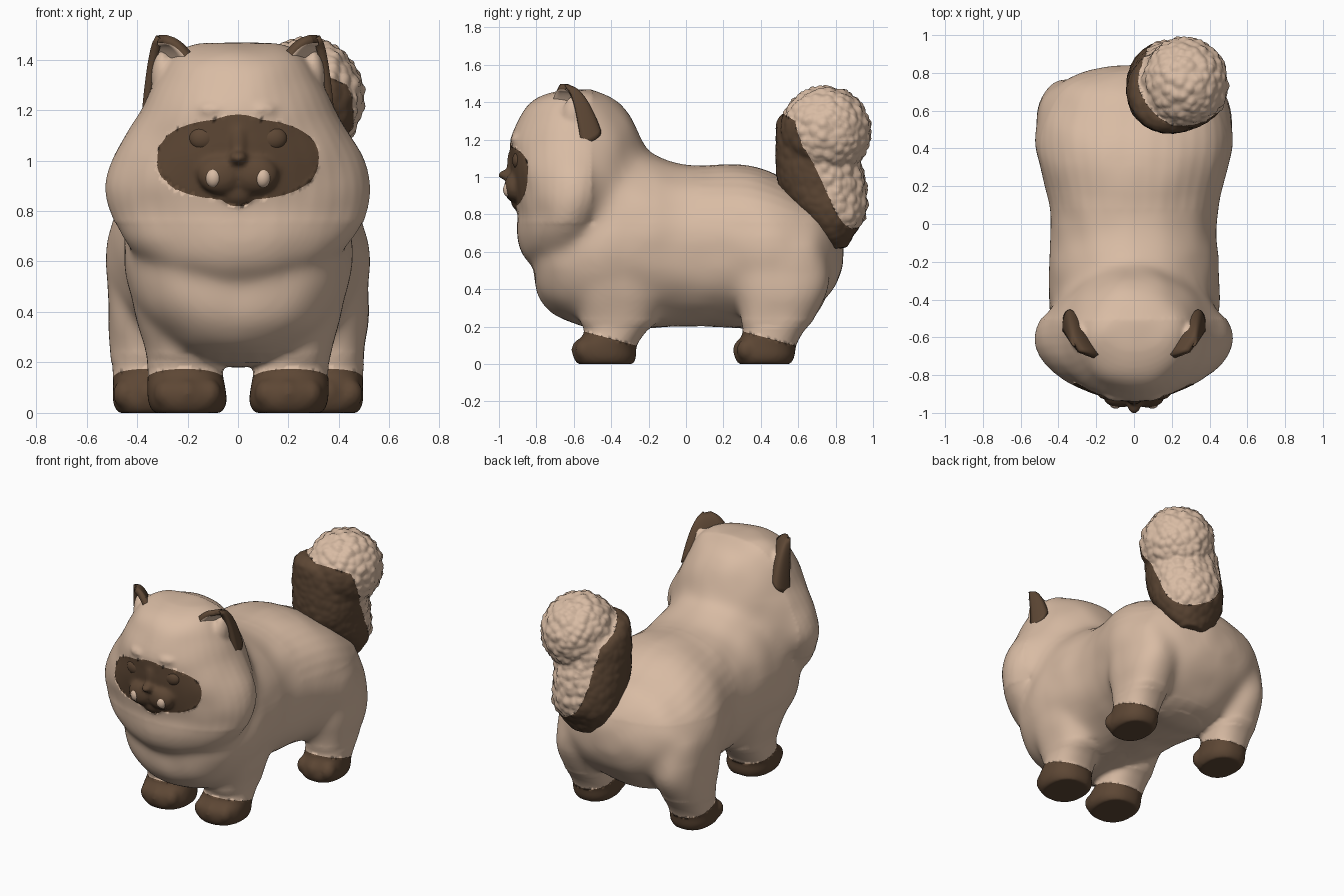
import bpy, bmesh, math
from mathutils import Vector, Matrix, noise

if "Cube" in bpy.data.objects:
    bpy.data.objects.remove(bpy.data.objects["Cube"])


def material(name, rgb):
    m = bpy.data.materials.new(name)
    m.diffuse_color = (*rgb, 1)
    m.use_nodes = True
    m.node_tree.nodes["Principled BSDF"].inputs["Base Color"].default_value = m.diffuse_color
    return m


BEIGE = material("beige fur", (0.69, 0.50, 0.37))
BROWN = material("dark brown fur", (0.11, 0.063, 0.035))


def spline(rows, steps=5):
    """Catmull-Rom interpolation through rows of numbers."""
    out = []
    for i in range(len(rows) - 1):
        a, b, c, d = rows[max(i - 1, 0)], rows[i], rows[i + 1], rows[min(i + 2, len(rows) - 1)]
        for s in range(steps):
            t = s / steps
            out.append([0.5 * (2 * q + (r - p) * t + (2 * p - 5 * q + 4 * r - u) * t * t
                               + (3 * q - p - 3 * r + u) * t ** 3) for p, q, r, u in zip(a, b, c, d)])
    return out + [list(rows[-1])]


def loft(bm, rows, axis="z", n=2.3, sides=40):
    """Rows are (level, centre a, centre b, radius a, radius b) of superellipses."""
    rings = []
    for lv, ca, cb, ra, rb in spline(rows):
        ring = []
        for k in range(sides):
            w = 2 * math.pi * k / sides
            c, s = math.cos(w), math.sin(w)
            a = ca + ra * math.copysign(abs(c) ** (2 / n), c)
            b = cb + rb * math.copysign(abs(s) ** (2 / n), s)
            ring.append(bm.verts.new((a, b, lv) if axis == "z" else (a, lv, b)))
        rings.append(ring)
    faces = [bm.faces.new(rings[0]), bm.faces.new(rings[-1][::-1])]
    for r, q in zip(rings, rings[1:]):
        for k in range(sides):
            j = (k + 1) % sides
            faces.append(bm.faces.new((r[k], q[k], q[j], r[j])))
    bmesh.ops.recalc_face_normals(bm, faces=faces)


def ball(bm, centre, radii):
    m = Matrix.Translation(centre) @ Matrix.Diagonal((*radii, 1))
    bmesh.ops.create_uvsphere(bm, u_segments=24, v_segments=16, radius=1, matrix=m)


def add_object(name, bm, mats):
    me = bpy.data.meshes.new(name)
    bm.to_mesh(me)
    bm.free()
    for m in mats:
        me.materials.append(m)
    me.polygons.foreach_set("use_smooth", [True] * len(me.polygons))
    ob = bpy.data.objects.new(name, me)
    bpy.context.collection.objects.link(ob)
    return ob


def fuse(name, bm, voxel, smooth, dark, bump, blends=()):
    """Weld overlapping shapes, blend regions, colour faces where dark(p) < 0, push by bump(p)."""
    ob = add_object(name, bm, [])
    mod = ob.modifiers.new("weld", "REMESH")
    mod.mode, mod.voxel_size = "VOXEL", voxel
    mod = ob.modifiers.new("soften", "SMOOTH")
    mod.factor, mod.iterations = 0.5, smooth
    me = bpy.data.meshes.new_from_object(ob.evaluated_get(bpy.context.evaluated_depsgraph_get()))
    ob.modifiers.clear()
    ob.data = me
    me.materials.clear()
    me.materials.append(BEIGE)
    me.materials.append(BROWN)
    b = bmesh.new()
    b.from_mesh(me)
    for region, count in blends:
        verts = [v for v in b.verts if region(v.co)]
        for _ in range(count):
            bmesh.ops.smooth_vert(b, verts=verts, factor=0.5, use_axis_x=True, use_axis_y=True, use_axis_z=True)
    b.normal_update()
    # slide vertices onto the colour border and cut along it for a clean edge
    e, border = 0.001, []
    for v in b.verts:
        f0 = dark(v.co)
        if abs(f0) > 0.06:
            continue
        g = Vector([(dark(v.co + Vector(d) * e) - f0) / e for d in ((1, 0, 0), (0, 1, 0), (0, 0, 1))])
        g -= v.normal * g.dot(v.normal)
        if 0.2 < g.length < 5 and abs(f0) < 0.6 * voxel * g.length:
            v.co -= g * (f0 / g.length_squared)
            border.append(v)
    bmesh.ops.connect_verts(b, verts=border)
    for f in b.faces:
        f.material_index = 1 if dark(f.calc_center_median()) < 0 else 0
        f.smooth = True
    b.normal_update()
    for v, d in [(v, v.normal * bump(v.co)) for v in b.verts]:
        v.co += d
        v.co.z = max(v.co.z, 0)
    b.to_mesh(me)
    b.free()
    return ob


# Torso, legs and paws
bm = bmesh.new()
torso = [(-.81, .10, .42, .60), (-.78, .25, .34, .75), (-.70, .36, .26, .90), (-.55, .43, .20, 1.0),
         (-.40, .455, .18, 1.1), (-.20, .45, .19, 1.13), (-.07, .44, .20, 1.075), (.10, .45, .20, 1.065),
         (.30, .50, .19, 1.065), (.45, .525, .18, 1.025), (.60, .495, .22, .95), (.72, .42, .32, .88),
         (.80, .28, .42, .78), (.84, .10, .52, .68)]
loft(bm, [(y, 0, (lo + hi) / 2, w, (hi - lo) / 2) for y, w, lo, hi in torso], "y", 2.1)
front_leg = [(0, .20, -.43, .135, .15), (.04, .20, -.435, .155, .168), (.10, .205, -.43, .155, .168),
             (.17, .21, -.38, .148, .165), (.25, .215, -.36, .155, .215), (.45, .24, -.37, .18, .26),
             (.65, .22, -.38, .18, .24)]
back_leg = [(0, .36, .42, .115, .14), (.04, .36, .42, .135, .16), (.10, .36, .43, .135, .16),
            (.17, .36, .465, .137, .162), (.25, .36, .49, .145, .20), (.42, .355, .51, .165, .26),
            (.65, .33, .50, .18, .24)]
for side in (1, -1):
    for leg in (front_leg, back_leg):
        loft(bm, [(z, side * x, y, a, b) for z, x, y, a, b in leg])
        _, x, y, _, r = leg[1]
        for toe in (-.085, 0, .085):
            ball(bm, (side * x + toe, y - r + .045 + abs(toe) * .25, .075), (.05, .055, .06))

# Head with ruff and muzzle
head = [(.50, .10, -.80, -.55), (.53, .22, -.83, -.48), (.60, .37, -.88, -.42), (.70, .465, -.905, -.38),
        (.80, .51, -.90, -.34), (.90, .525, -.915, -.30), (1.0, .50, -.93, -.26), (1.1, .445, -.94, -.23),
        (1.2, .385, -.94, -.23), (1.3, .335, -.90, -.27), (1.38, .29, -.85, -.33), (1.43, .24, -.78, -.39),
        (1.462, .16, -.68, -.48), (1.468, .04, -.60, -.54)]
loft(bm, [(z, 0, (f + b) / 2, w, (b - f) / 2) for z, w, f, b in head], "z", 1.95)
ball(bm, (0, -.955, 1.01), (.036, .05, .028))       # nose
ball(bm, (0, -.925, 1.08), (.035, .032, .08))       # bridge
ball(bm, (0, -.885, .875), (.075, .05, .055))       # chin
for side in (1, -1):
    ball(bm, (side * .07, -.92, .945), (.09, .052, .075))   # whisker pads
    ball(bm, (side * .09, -.88, 1.20), (.08, .06, .04))     # brows
    ball(bm, (side * .30, -.59, 1.34), (.045, .07, .10))    # ear fluff


def markings(p):
    """Below zero on the paws and on the face mask."""
    if p.z < .4:
        y0 = -.55 if p.y < 0 else .30
        return max(p.z - (.175 - .27 * (p.y - y0)), p.z - .183)
    oval = ((abs(p.x) / .32) ** 2.4 + (abs(p.z - 1.005) / .16) ** 2.4) ** (1 / 2.4) - 1
    peak = math.hypot(p.x / 1.5, p.z - 1.08) - .102
    chin = math.hypot(p.x, p.z - .905) - .085
    return max(min(oval * .2, peak, chin), p.y + .7)


def soft_lumps(p):
    return 0.007 * noise.noise(p * 6) if p.z > 0.2 else 0


fuse("body_and_head", bm, .0125, 6, markings, soft_lumps,
     [(lambda p: -.5 < p.y < .08 and p.z > .72, 150), (lambda p: .24 < p.z < .75, 35)])

# Eyes and fangs
for side, label in ((1, "left"), (-1, "right")):
    bm = bmesh.new()
    ball(bm, (side * .14, -.893, 1.088), (.055, .036, .048))
    add_object(label + "_eye", bm, [BROWN])
    bm = bmesh.new()
    ball(bm, (side * .097, -.948, .932), (.032, .03, .039))
    add_object(label + "_fang", bm, [BEIGE])

# Ears: curved shells, brown outside and beige inside
for side, label in ((1, "left"), (-1, "right")):
    inner, back, outer = Vector((.15, -.70, 1.37)), Vector((.32, -.46, 1.26)), Vector((.383, -.56, 1.17))
    tip, ctrl = Vector((.313, -.665, 1.50)), 2 * back - (inner + outer) / 2
    bm = bmesh.new()
    grid = []
    for j in range(13):
        t = .985 * j / 12
        w = (1 - t) ** .42
        row = []
        for i in range(17):
            u = i / 16
            base = inner * (1 - u) ** 2 + ctrl * 2 * u * (1 - u) + outer * u * u
            p = tip.lerp(base, w)
            p.z = base.z + (tip.z - base.z) * t
            row.append(bm.verts.new((side * p.x, p.y, p.z)))
        grid.append(row)
    for r, q in zip(grid, grid[1:]):
        for i in range(16):
            bm.faces.new((r[i], r[i + 1], q[i + 1], q[i]))
    bm.normal_update()
    if sum(f.normal.y for f in bm.faces) < 0:
        bmesh.ops.reverse_faces(bm, faces=bm.faces[:])
    ear = add_object(label + "_ear", bm, [BROWN, BEIGE])
    mod = ear.modifiers.new("thickness", "SOLIDIFY")
    mod.thickness, mod.offset, mod.material_offset = .035, -1, 1

# Tail: brown plume in front, beige tufted back and round tip
bm = bmesh.new()
loft(bm, [(.62, .20, .80, .08, .06), (.69, .20, .79, .16, .11), (.80, .195, .775, .215, .19),
          (.95, .19, .73, .23, .235), (1.1, .195, .705, .235, .225), (1.22, .195, .69, .225, .21),
          (1.31, .18, .63, .17, .14), (1.35, .18, .60, .10, .06)], "z", 2.1)
ball(bm, (.27, .745, 1.245), (.232, .245, .24))


def plume(p):
    """Below zero on the brown front and left of the tail, but not on top of the tip."""
    edge = p.y - (.58 + .415 * (1.33 - p.z) + .6 * (.42 - p.x))
    tip = .25 - (p - Vector((.27, .745, 1.245))).length
    return max(edge, min(tip, p.z - (1.35 - .6 * (p.y - .5))))


def tufts(p):
    near = noise.voronoi(p * 20)[0][0]
    return (.5 - near) * (.024 if plume(p) > 0 else .008)


fuse("tail", bm, .011, 3, plume, tufts)
